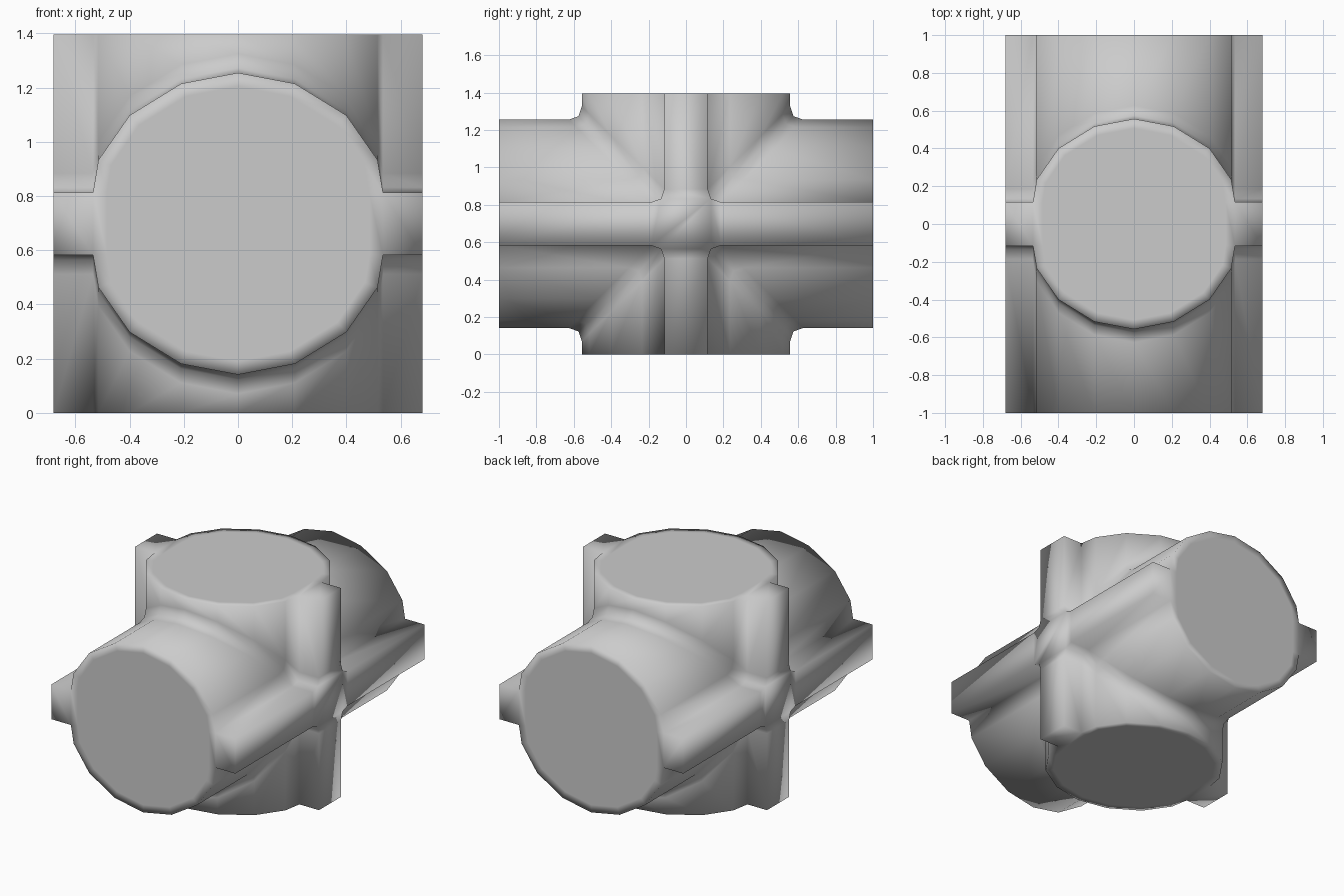
import bpy, bmesh

if "Cube" in bpy.data.objects:
    bpy.data.objects.remove(bpy.data.objects["Cube"])

MID = 0.698      # half height of the upright pipe, also the centre height
LEN = 1.0        # half length of the level pipe
FILLET = 0.07    # rounding where the two pipes meet

# Half outline of a pipe with its side rib: (x, half width)
half = [(0, .557), (.21, .517), (.4, .4), (.515, .235), (.535, .116), (.68, .116)]
outline = [(-x, h) for x, h in half[:0:-1]] + half

bm = bmesh.new()


def face(points):
    return bm.faces.new([bm.verts.new((x, y, z + MID)) for x, y, z in points])


def corner(x, h, sy, sz):
    """Slice through one quadrant of the cross: up the upright pipe, round the fillet, along the level pipe."""
    f, k = h + FILLET, h + 0.018
    path = [(h, MID), (h, f), (k, k), (f, h), (LEN, h)]
    return [(x, sy * y, sz * z) for y, z in path]


# Outer skin: four quadrants swept along the outline
for sy in (-1, 1):
    for sz in (-1, 1):
        rows = [corner(x, h, sy, sz) for x, h in outline]
        for a, b in zip(rows, rows[1:]):
            for j in range(4):
                face([a[j], a[j + 1], b[j + 1], b[j]])

# End caps: a round disc plus two rib ends on each of the four openings
discs = []
for s in (-1, 1):
    for place in (lambda x, h: (x, h, s * MID), lambda x, h: (x, s * LEN, h)):
        core = outline[1:-1]
        discs.append(face([place(x, h) for x, h in core]
                          + [place(x, -h) for x, h in reversed(core)]))
        for (x0, h0), (x1, h1) in (outline[:2], outline[-2:]):
            face([place(x0, h0), place(x1, h1), place(x1, -h1), place(x0, -h0)])

# Flat sides of the cross-shaped ribs
for sx in (-1, 1):
    x, h = sx * half[-1][0], half[-1][1]
    q = {(a, b): corner(x, h, a, b) for a in (-1, 1) for b in (-1, 1)}
    for s in (-1, 1):
        face([q[-1, s][0], q[1, s][0], q[1, s][1], q[-1, s][1]])
        face([q[s, -1][4], q[s, 1][4], q[s, 1][3], q[s, -1][3]])
    face(q[1, 1][1:4] + q[1, -1][3:0:-1] + q[-1, -1][1:4] + q[-1, 1][3:0:-1])

bmesh.ops.remove_doubles(bm, verts=bm.verts[:], dist=0.0005)
bmesh.ops.recalc_face_normals(bm, faces=bm.faces[:])

# Narrow rim on each disc so that the smooth shading stays near the edge
bmesh.ops.inset_individual(bm, faces=discs, thickness=0.05)
for f in bm.faces:
    f.smooth = True

mesh = bpy.data.meshes.new("pipe_cross")
bm.to_mesh(mesh)
bm.free()
pipe_cross = bpy.data.objects.new("pipe_cross", mesh)
bpy.context.collection.objects.link(pipe_cross)
